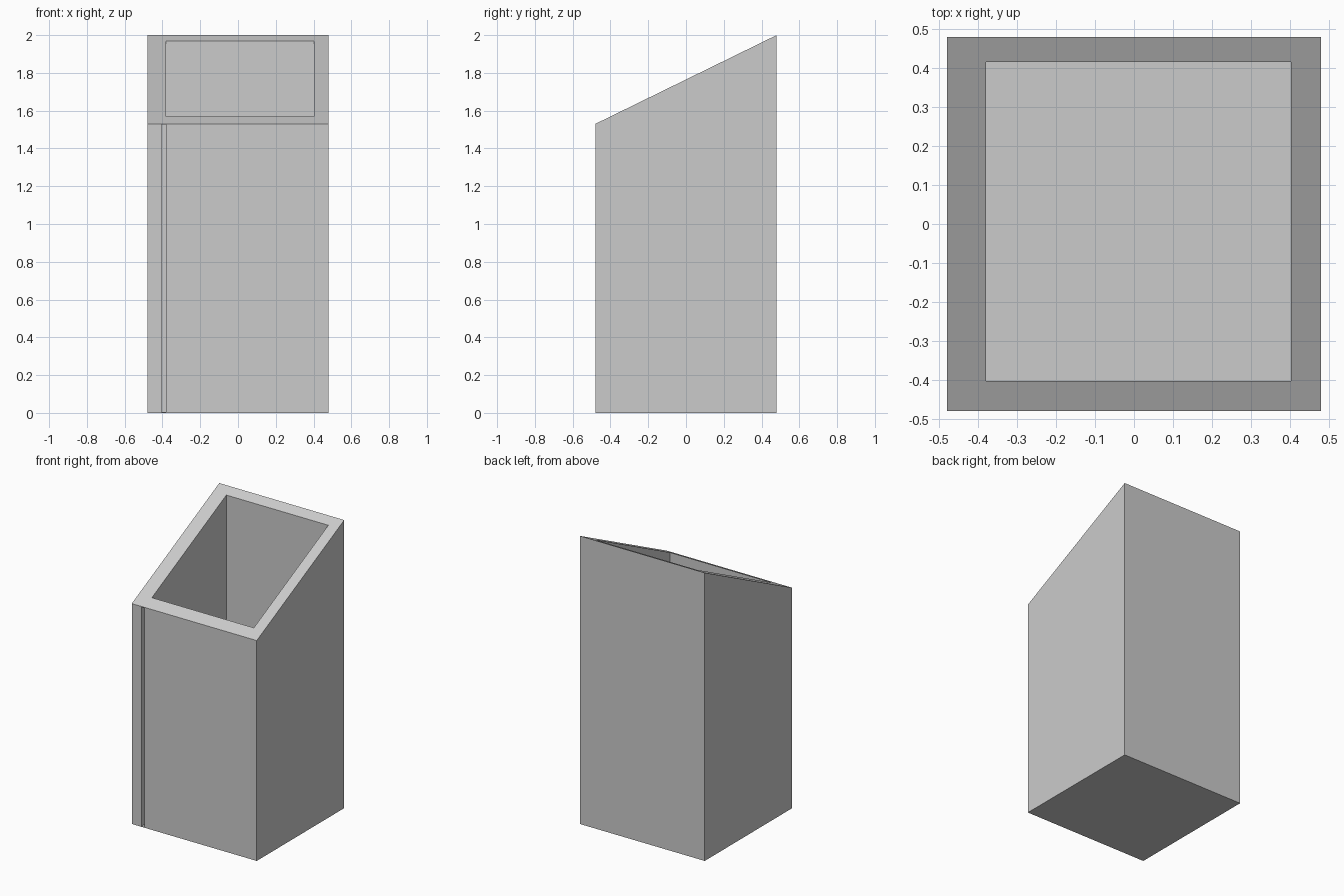
import bpy, bmesh

if "Cube" in bpy.data.objects:
    bpy.data.objects.remove(bpy.data.objects["Cube"])

SLOPE, MID = 0.47 / 0.96, 1.765   # slanted top plane: z = MID + SLOPE * y


def slanted_prism(name, x0, x1, y0, y1, z0, lift=0.0):
    """Box whose top follows the slanted plane, shifted by lift."""
    bm = bmesh.new()
    base = [(x0, y0), (x1, y0), (x1, y1), (x0, y1)]
    low = [bm.verts.new((x, y, z0)) for x, y in base]
    top = [bm.verts.new((x, y, MID + SLOPE * y + lift)) for x, y in base]
    bm.faces.new(low[::-1])
    bm.faces.new(top)
    for i in range(4):
        j = (i + 1) % 4
        bm.faces.new((low[i], low[j], top[j], top[i]))
    mesh = bpy.data.meshes.new(name)
    bm.to_mesh(mesh)
    bm.free()
    ob = bpy.data.objects.new(name, mesh)
    bpy.context.collection.objects.link(ob)
    return ob


def cut(target, cutter):
    mod = target.modifiers.new(cutter.name, 'BOOLEAN')
    mod.operation = 'DIFFERENCE'
    mod.solver = 'EXACT'
    mod.object = cutter
    bpy.context.view_layer.objects.active = target
    bpy.ops.object.modifier_apply(modifier=mod.name)
    bpy.data.objects.remove(cutter, do_unlink=True)


# Outer shell with slanted top
shell = slanted_prism("bin_shell", -0.48, 0.48, -0.48, 0.48, 0.0)

# Open interior above a thin floor
cut(shell, slanted_prism("cavity", -0.38, 0.403, -0.402, 0.415, 0.01, 0.3))

# Narrow upright slot in the front wall, closed by the rim and the floor
cut(shell, slanted_prism("front_slot", -0.405, -0.381, -0.6, -0.405, 0.004, -0.003))
